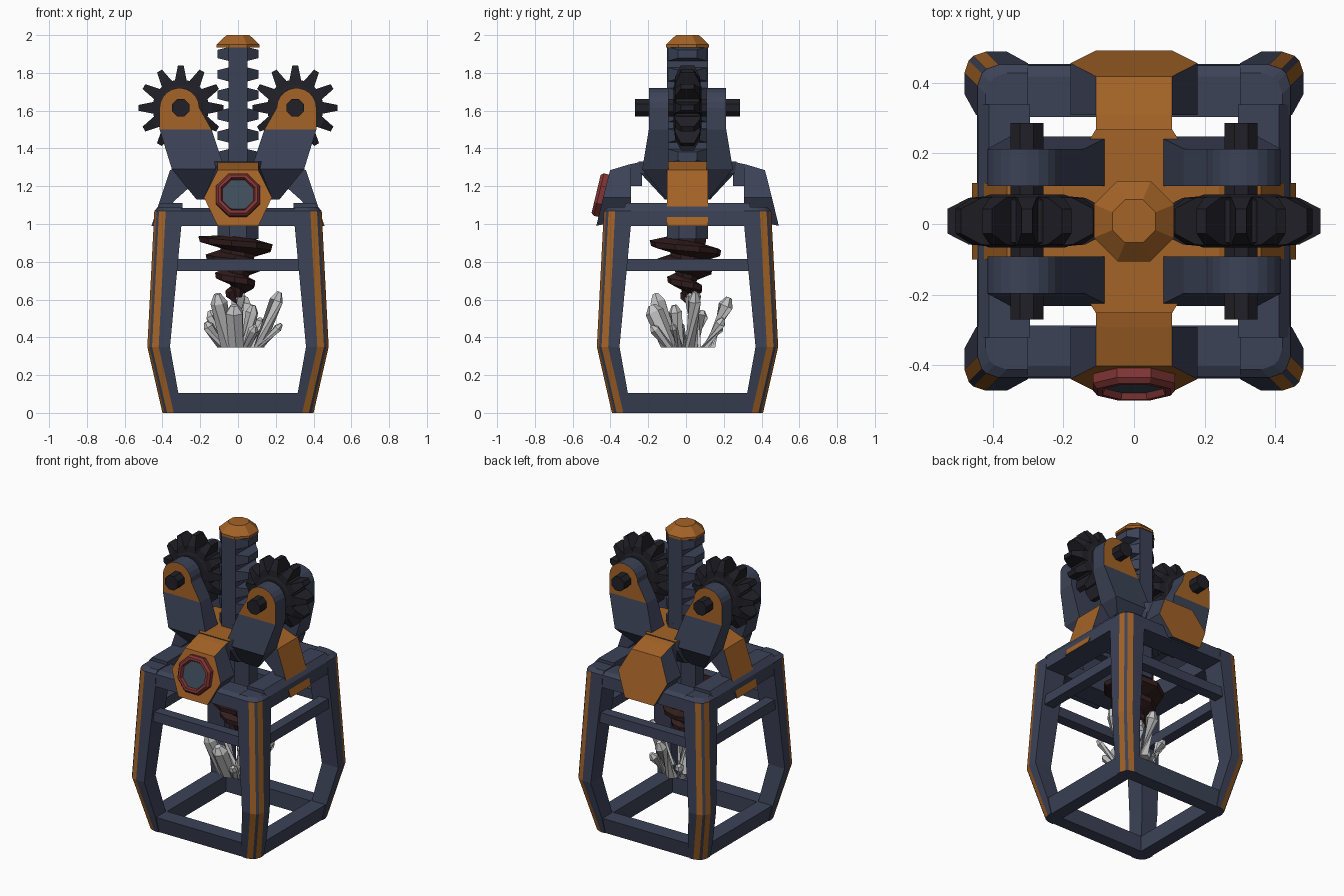
import bpy, bmesh, math
from mathutils import Vector, Matrix

cube = bpy.data.objects.get("Cube")
if cube:
    bpy.data.objects.remove(cube, do_unlink=True)

Y_SHIFT = 0.008


def material(name, rgb):
    m = bpy.data.materials.new(name)
    m.use_nodes = True
    col = (*rgb, 1.0)
    m.diffuse_color = col
    m.node_tree.nodes["Principled BSDF"].inputs["Base Color"].default_value = col
    return m


steel = material("blue steel", (0.045, 0.055, 0.095))
orange = material("orange paint", (0.37, 0.125, 0.02))
black = material("black iron", (0.014, 0.014, 0.02))
red = material("red rim", (0.22, 0.035, 0.035))
brown = material("dark brown drill", (0.034, 0.013, 0.013))
grey = material("grey crystal", (0.55, 0.55, 0.55))
glass = material("lens blue", (0.05, 0.075, 0.105))


def loft(bm, rings, matrix=Matrix()):
    """Join rings of points with quads and close both ends."""
    vs = [[bm.verts.new(matrix @ Vector(p)) for p in r] for r in rings]
    n = len(vs[0])
    for a, b in zip(vs, vs[1:]):
        for i in range(n):
            j = (i + 1) % n
            bm.faces.new((a[i], a[j], b[j], b[i]))
    bm.faces.new(vs[0])
    bm.faces.new(vs[-1])


def finish(bm, name, mats, rule=None):
    """Turn a bmesh into an object; rule picks a material from a face."""
    bmesh.ops.recalc_face_normals(bm, faces=bm.faces)
    bm.normal_update()
    if rule:
        for f in bm.faces:
            f.material_index = int(rule(f.normal, f.calc_center_median()))
    me = bpy.data.meshes.new(name)
    bm.to_mesh(me)
    bm.free()
    for m in mats:
        me.materials.append(m)
    ob = bpy.data.objects.new(name, me)
    ob.location.y = Y_SHIFT
    bpy.context.collection.objects.link(ob)
    return ob


def part(name, rings, mats, rule=None, matrix=Matrix()):
    bm = bmesh.new()
    loft(bm, rings, matrix)
    return finish(bm, name, mats, rule)


def rect(x0, x1, y0, y1, z):
    return [(x0, y0, z), (x1, y0, z), (x1, y1, z), (x0, y1, z)]


def ngon(n, r, z, turn=0.5):
    steps = [2 * math.pi * (i + turn) / n for i in range(n)]
    return [(r * math.cos(a), r * math.sin(a), z) for a in steps]


def quarter(k):
    return Matrix.Rotation(k * math.pi / 2, 4, "Z")


# Cage posts with two painted stripes each
def post_ring(z, o, i):
    edge = [(i, i), (i, o), (o - 0.06, o), (o - 0.025, o - 0.012),
            (o - 0.012, o - 0.025), (o, o - 0.06), (o, i)]
    return [(x, y, z) for x, y in edge]


def stripe(n, c):
    lo, hi = sorted((abs(n.x), abs(n.y)))
    return abs(n.z) < 0.5 and 0.15 < lo / hi < 0.7


post = [post_ring(*s) for s in ((0, 0.40, 0.31), (0.1, 0.423, 0.315), (0.35, 0.48, 0.36),
                                (0.99, 0.447, 0.30), (1.07, 0.443, 0.30), (1.09, 0.42, 0.30))]
for k in range(4):
    turn = quarter(k)
    side = ("front", "left", "back", "right")[k]
    part("corner_post_" + side, post, [steel, orange], stripe, turn)
    # Beams between the posts
    part("bottom_beam_" + side, [rect(-0.33, 0.33, -0.395, -0.31, 0),
                                 rect(-0.33, 0.33, -0.418, -0.31, 0.105)], [steel], None, turn)
    part("middle_bar_" + side, [rect(-0.345, 0.345, -0.44, -0.37, 0.75),
                                rect(-0.34, 0.34, -0.437, -0.37, 0.815)], [steel], None, turn)
    rise = 1.11 if k % 2 else 1.085
    part("top_beam_" + side, [rect(-0.33, 0.33, -0.445, -0.295, 0.99),
                              rect(-0.33, 0.33, -0.441, -0.295, 1.07),
                              rect(-0.33, 0.33, -0.41, -0.295, rise)], [steel], None, turn)


# Front and back hexagonal housings, with arms reaching to the centre
def hexagon(pts):
    return [(x, -y, z) for x, y, z in pts] + [(-x, -y, z) for x, y, z in reversed(pts)]


def outer_skin(n, c):
    return abs(n.y) > 0.85 and abs(c.y) > 0.38 or n.z > 0.85


for k, side in ((0, "front"), (2, "back")):
    part(side + "_housing", [hexagon([(0.108, 0.41, 1.285), (0.18, 0.447, 1.14), (0.108, 0.483, 0.99)]),
                             hexagon([(0.108, 0.30, 1.318), (0.18, 0.30, 1.14), (0.108, 0.30, 1.03)])],
         [steel, orange], outer_skin, quarter(k))
    part(side + "_arm", [[(x, -0.31, z) for x, z in ((-0.108, 1.2), (0.108, 1.2), (0.108, 1.315), (-0.108, 1.315))],
                         [(x, -0.24, z) for x, z in ((-0.108, 1.2), (0.108, 1.2), (0.108, 1.33), (-0.108, 1.33))]],
         [steel, orange], outer_skin, quarter(k))

# Side straps bending down over the top beams
strap = [(0.18, 1.33), (0.24, 1.33), (0.36, 1.285), (0.458, 0.99), (0.40, 0.99),
         (0.34, 1.12), (0.25, 1.2), (0.18, 1.2)]
for s, side in ((1, "left"), (-1, "right")):
    part(side + "_strap", [[(s * x, y, z) for x, z in strap] for y in (-0.108, 0.108)], [steel, orange],
         lambda n, c: abs(n.y) < 0.5 and (n.z > 0.2 or abs(c.x) > 0.38 and n.z > 0))

# Central block carrying the brackets
def plate(a, b, c, d, z):
    q = [(c, d), (a, b)]
    pts = q + [(-x, y) for x, y in reversed(q)]
    return [(x, y, z) for x, y in pts + [(-x, -y) for x, y in pts]]


part("centre_block", [plate(0.08, 0.12, 0.13, 0.07, 1.13), plate(0.108, 0.25, 0.2, 0.11, 1.27),
                      plate(0.108, 0.26, 0.2, 0.108, 1.331)], [steel, orange], lambda n, c: n.z > 0.8)


# Gear brackets: straight sides with an arched, painted head
sections = [(1.13, 0.12, 0.22, 0.11), (1.29, 0.07, 0.35, 0.24), (1.5, 0.14, 0.415, 0.205)]
for a in range(0, 86, 17):
    half = 0.105 * math.cos(math.radians(a))
    sections.append((1.615 + 0.105 * math.sin(math.radians(a)), 0.31 - half, 0.31 + half, 0.205))
for sx, side in ((1, "left"), (-1, "right")):
    for sy, face in ((-1, "front"), (1, "back")):
        part(f"{face}_{side}_bracket",
             [rect(sx * a, sx * b, sy * 0.1, sy * y, z) for z, a, b, y in sections], [steel, orange],
             lambda n, c: c.z > 1.5 and abs(n.y) > 0.9 and abs(c.y) > 0.15)

    # Gear, its tapered teeth and axle
    place = Matrix.Translation((sx * 0.303, 0, 1.615)) @ Matrix.Rotation(math.pi / 2, 4, "X")
    bm = bmesh.new()
    loft(bm, [ngon(12, r, z) for z, r in ((-0.075, 0.11), (-0.06, 0.15), (0.06, 0.15), (0.075, 0.11))], place)
    for i in range(12):
        spin = place @ Matrix.Rotation(i * math.pi / 6, 4, "Z") @ Matrix.Rotation(math.pi / 2, 4, "Y")
        loft(bm, [rect(-w, w, -t, t, r) for r, w, t in
                  ((0.12, 0.07, 0.036), (0.165, 0.066, 0.027), (0.225, 0.035, 0.015))], spin)
    finish(bm, side + "_gear", [black])
    part(side + "_axle", [ngon(8, 0.05, z) for z in (-0.278, 0.278)], [black], None, place)

# Toothed centre column
bm = bmesh.new()
loft(bm, [rect(-0.05, 0.05, -0.108, 0.108, z) for z in (1.15, 1.94)])
loft(bm, [ngon(8, 0.117, z) for z in (0.92, 1.36)])
for i in range(6):
    z = 1.9 - i * 0.108
    for s in (-1, 1):
        loft(bm, [[(s * x, y, z + h) for y, h in ((-w, -t), (w, -t), (w, t), (-w, t))]
                  for x, w, t in ((0.045, 0.108, 0.038), (0.108, 0.05, 0.022))])
finish(bm, "toothed_column", [steel])
part("column_cap", [ngon(8, r, z) for z, r in ((1.935, 0.123), (1.95, 0.123), (2.0, 0.066))], [orange])

# Drill: tapered core and spiral blade
part("drill_core", [ngon(8, 0.11, 0.94), ngon(8, 0.09, 0.8), ngon(8, 0.02, 0.61)], [brown])
blade = []
turns, per_turn = 3.2, 9
steps = int(turns * per_turn)
for i in range(steps + 1):
    f = i / steps
    a = 2 * math.pi * i / per_turn + math.pi
    z = 0.935 - 0.3 * f
    outer = 0.21 - 0.15 * f ** 1.2
    inner = 0.08 * (1 - f) + 0.005
    section = [(inner, z + 0.03), (outer, z), (outer * 0.96, z - 0.03), (inner, z - 0.06)]
    blade.append([(r * math.cos(a), r * math.sin(a), min(h, 0.94)) for r, h in section])
part("drill_blade", blade, [brown])

# Crystal cluster, fanned out from a flat base: tip x, y, z and radius
crystals = [(0, 0.03, 0.67, 0.045), (-0.11, -0.17, 0.63, 0.045), (0.22, 0.04, 0.64, 0.036),
            (0.04, 0.22, 0.61, 0.04), (-0.02, -0.19, 0.57, 0.05), (-0.17, -0.05, 0.48, 0.03),
            (0.23, -0.08, 0.47, 0.022), (0.12, 0.19, 0.5, 0.03), (-0.15, 0.08, 0.54, 0.035),
            (0.09, -0.19, 0.46, 0.028), (0.08, -0.07, 0.57, 0.035), (-0.08, 0.18, 0.47, 0.03)]
bm = bmesh.new()
for x, y, z, r in crystals:
    base, tip = Vector((x * 0.5, y * 0.5, 0.345)), Vector((x, y, z))
    lean = (tip - base).to_track_quat("Z", "Y").to_matrix().to_4x4()
    rings = [[p + base for p in map(Vector, ngon(6, r * 0.9, 0))]]
    for f, scale in ((0.84, 1.0), (1.0, 0.4)):
        rings.append([lean @ Vector(p) + base.lerp(tip, f) for p in ngon(6, r * scale, 0)])
    loft(bm, rings)
finish(bm, "crystal_cluster", [grey])

# Round window on the front housing, tilted with its face
tilt = Matrix.Translation((0, -0.445, 1.15)) @ Matrix.Rotation(math.radians(90 - 13.5), 4, "X")
part("window_rim", [ngon(8, r, z) for z, r in ((-0.02, 0.125), (0.025, 0.125), (0.04, 0.112),
                                               (0.04, 0.096), (0.02, 0.088))], [red], None, tilt)
part("window_lens", [ngon(8, 0.086, z) for z in (0.015, 0.023)], [glass], None, tilt)
